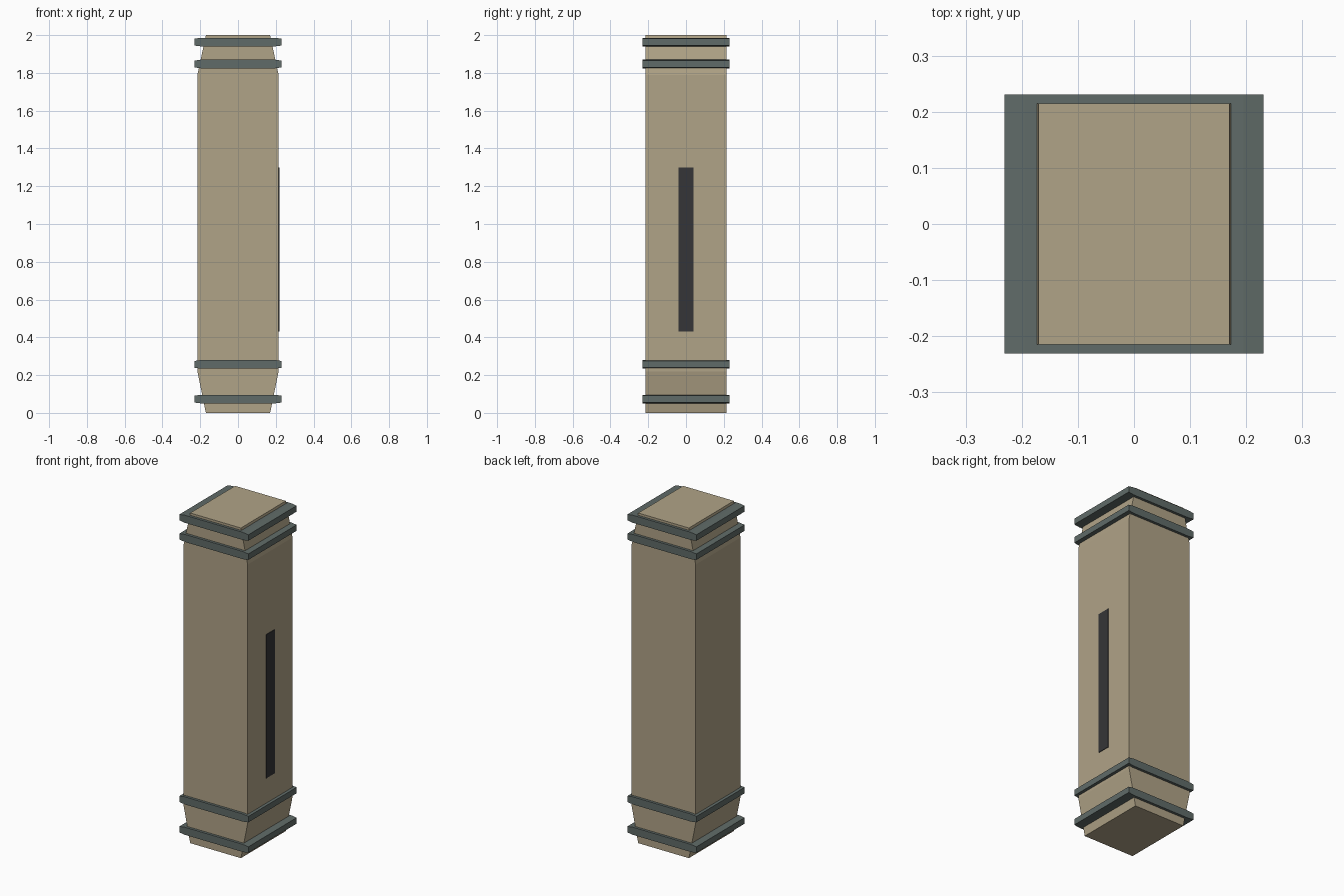
import bpy, bmesh

if "Cube" in bpy.data.objects:
    bpy.data.objects.remove(bpy.data.objects["Cube"])


def material(name, rgb):
    lin = [((c / 255 + 0.055) / 1.055) ** 2.4 for c in rgb]
    m = bpy.data.materials.new(name)
    m.diffuse_color = (*lin, 1)
    m.use_nodes = True
    m.node_tree.nodes["Principled BSDF"].inputs["Base Color"].default_value = m.diffuse_color
    return m


tan = material("tan_casing", (176, 163, 135))
grey = material("grey_green_band", (96, 107, 104))
dark = material("dark_slot", (53, 53, 55))


def extrude_profile(name, pts, half_depth, mat):
    """Extrude an x-z outline along y, centred on y = 0."""
    bm = bmesh.new()
    face = bm.faces.new([bm.verts.new((x, -half_depth, z)) for x, z in pts])
    ext = bmesh.ops.extrude_face_region(bm, geom=[face])
    moved = [v for v in ext["geom"] if isinstance(v, bmesh.types.BMVert)]
    bmesh.ops.translate(bm, verts=moved, vec=(0, 2 * half_depth, 0))
    bmesh.ops.recalc_face_normals(bm, faces=bm.faces)
    mesh = bpy.data.meshes.new(name)
    bm.to_mesh(mesh)
    bm.free()
    mesh.materials.append(mat)
    obj = bpy.data.objects.new(name, mesh)
    bpy.context.collection.objects.link(obj)
    return obj


def mirrored(right_side):
    """Close an outline from its right half, listed bottom to top."""
    return right_side + [(-x, z) for x, z in reversed(right_side)]


# Main casing, tapered in x at both ends
extrude_profile("casing", mirrored([(0.17, 0), (0.215, 0.22), (0.215, 1.79), (0.17, 2)]),
                0.215, tan)

# Four bands with slightly sloped ends
for i, z in enumerate((0.073, 0.257, 1.847, 1.963)):
    extrude_profile(f"band_{i + 1}",
                    mirrored([(0.195, z - 0.023), (0.231, z - 0.018),
                              (0.231, z + 0.018), (0.195, z + 0.023)]),
                    0.231, grey)

# Dark slot plate on the right side
extrude_profile("slot", [(0.212, 0.43), (0.219, 0.43), (0.219, 1.3), (0.212, 1.3)],
                0.041, dark)
